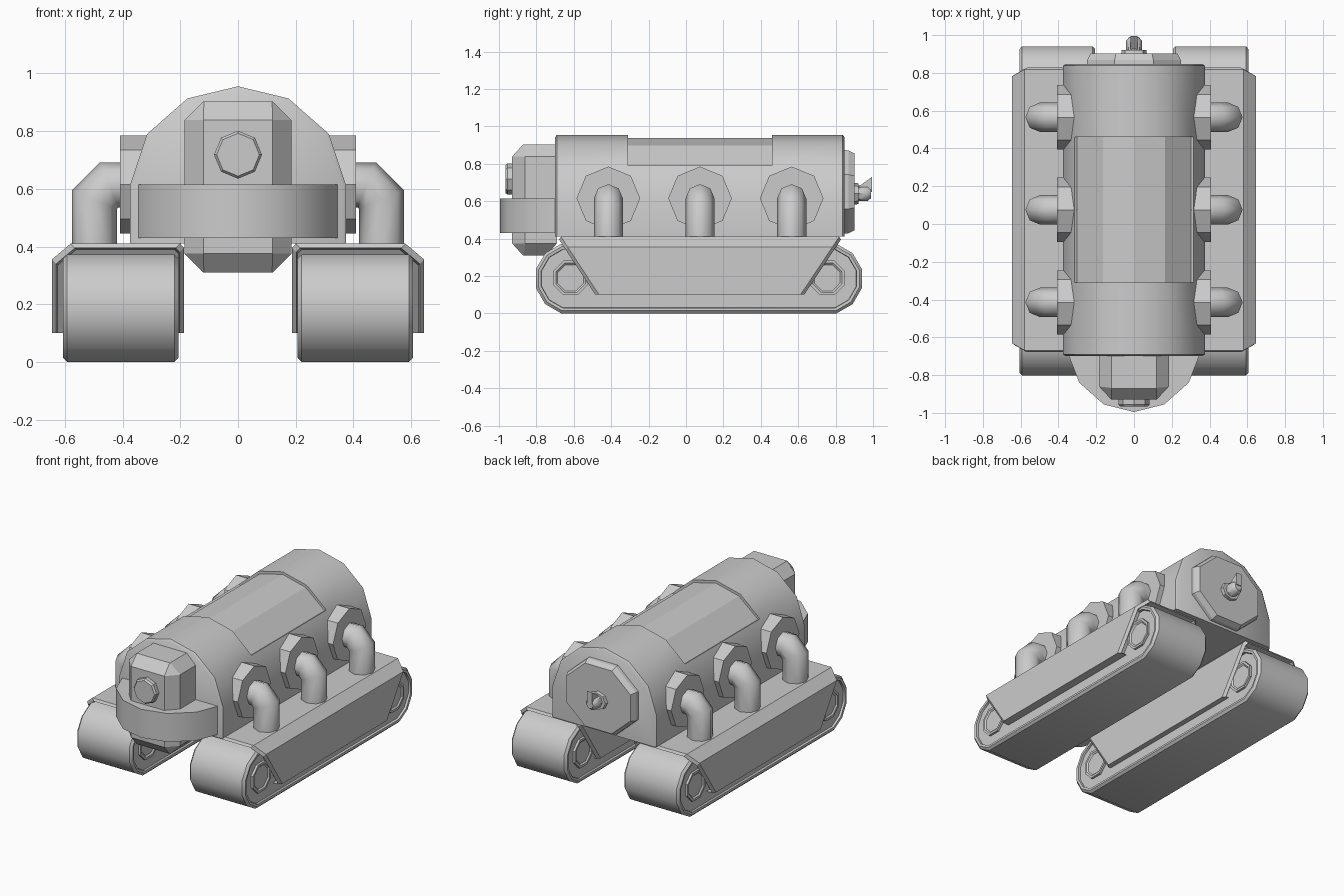
import bpy, bmesh
from math import sin, cos, radians, tan, pi
from mathutils import Vector

if "Cube" in bpy.data.objects:
    bpy.data.objects.remove(bpy.data.objects["Cube"])


def loft(name, rings, angle=40, mirror=False):
    """Skin a list of equal-length point rings, capped at both ends."""
    bm = bmesh.new()
    vs = [[bm.verts.new(p) for p in r] for r in rings]
    n = len(rings[0])
    for a, b in zip(vs, vs[1:]):
        for i in range(n):
            j = (i + 1) % n
            bm.faces.new((a[i], a[j], b[j], b[i]))
    bm.faces.new(vs[0])
    bm.faces.new(vs[-1])
    bmesh.ops.remove_doubles(bm, verts=bm.verts, dist=1e-4)
    bmesh.ops.recalc_face_normals(bm, faces=bm.faces)
    me = bpy.data.meshes.new(name)
    bm.to_mesh(me)
    bm.free()
    me.shade_smooth()
    me.set_sharp_from_angle(angle=radians(angle))
    ob = bpy.data.objects.new(name, me)
    bpy.context.collection.objects.link(ob)
    if mirror:
        ob.modifiers.new("mirror", 'MIRROR').use_mirror_merge = False
    return ob


def ngon(n, ru, rv, phase=0.0):
    return [(ru * cos(2 * pi * i / n + phase), rv * sin(2 * pi * i / n + phase)) for i in range(n)]


def at_y(y, pts, z=0.0):
    return [(u, y, v + z) for u, v in pts]


def at_x(x, pts, y=0.0, z=0.0):
    return [(x, u + y, v + z) for u, v in pts]


def both(half):
    """Mirror a right-half profile (ending on the centre line) to the left."""
    return half + [(-x, z) for x, z in reversed(half[:-1])]


# hull with a recessed top panel
full = both([(.375, .41), (.375, .61), (.315, .79), (.315, .79), (.175, .913), (0, .955)])
panel = both([(.375, .41), (.375, .61), (.315, .79), (.302, .783), (.165, .898), (0, .938)])
ends = [(x * .967, .41 + (z - .41) * .977) for x, z in full]
hull = loft("hull", [at_y(-.70, ends), at_y(-.69, full), at_y(-.31, full), at_y(-.31, panel),
                     at_y(.46, panel), at_y(.46, full), at_y(.838, full), at_y(.847, ends)])
for p in hull.data.polygons:
    if abs(p.center.y - .075) < .1 and p.center.z > .78:
        p.use_smooth = False

# head block with chamfered top and bottom
def footprint(w, c, front, side, back, z):
    return [(w, back, z), (w, side, z), (c, front, z), (-c, front, z), (-c - w + c, side, z), (-w, back, z)]


loft("head", [footprint(.12, .118, -.872, -.868, -.745, .31),
              footprint(.185, .12, -.93, -.86, -.69, .375),
              footprint(.185, .12, -.93, -.86, -.69, .838),
              footprint(.12, .118, -.872, -.868, -.69, .902)], 15)

# round lens on the head
o8 = pi / 8
loft("lens", [at_y(-.92, ngon(8, .083, .083), .718), at_y(-.955, ngon(8, .083, .083), .718),
              at_y(-.966, ngon(8, .074, .074), .718)], 30)

# curved bumper around the head
arc = [(.348, -.69), (.29, -.84), (.16, -.955), (0, -.995), (-.16, -.955), (-.29, -.84), (-.348, -.69)]
loft("bumper", [[(x, y, z) for x, y in arc] for z in (.43, .615)])

# rear plate and its valve
loft("rear_plate", [at_y(.84, ngon(8, .27, .242, o8), .65), at_y(.868, ngon(8, .268, .24, o8), .65),
                    at_y(.902, ngon(8, .25, .222, o8), .65)], 15)
loft("valve", [at_y(.89, ngon(8, .07, .06), .64), at_y(.922, ngon(8, .065, .055), .64),
               at_y(.922, ngon(8, .042, .042), .642), at_y(.97, ngon(8, .042, .042), .642),
               at_y(.99, ngon(8, .025, .025), .642)])
loft("valve_fin", [at_x(x, [(.925, .68), (.995, .73), (.995, .65), (.94, .64)]) for x in (-.018, .018)], 20)

# three flanges and elbow pipes per side
R, M = .078, tan(radians(22.5))
for i, y in enumerate((-.415, .075, .565)):
    loft(f"flange_{i}", [at_x(x, ngon(8, .17, .17), y, .615) for x in (.28, .408)], 20, True)
    oct_ = ngon(8, R, R)
    rings = [[(x0 + m * v * M, y + u, .613 + v) for u, v in oct_]
             for x0, m in ((.36, 0), (.447, 1))]
    rings += [[(.497 + v, y + u, z0 + m * v * M) for u, v in oct_]
              for z0, m in ((.563, 1), (.39, 0))]
    loft(f"pipe_{i}", rings, 50, True)

# tracks
def stadium(x, inset):
    r = .1925 - inset
    pts = [(-.617 + r * cos(radians(a)), .186 + r * sin(radians(a))) for a in range(105, 256, 30)]
    pts += [(.755 + r * cos(radians(a)), .186 + r * sin(radians(a))) for a in range(-75, 76, 30)]
    return at_x(x, pts)


loft("track", [stadium(*s) for s in ((.222, .032), (.208, .03), (.206, .015), (.220, 0), (.592, 0),
                                     (.606, .015), (.604, .03), (.590, .032))], 35, True)

# wheel hubs: raised octagonal rims on both faces of each track
for nm, y in (("front", -.617), ("rear", .755)):
    loft(nm + "_hub", [at_x(x, ngon(8, r, r, o8), y, .19) for x, r in
                       ((.215, .075), (.207, .085), (.207, .1), (.605, .1), (.605, .085), (.597, .075))],
         20, True)

# track covers with slanted ends
def cover(inset, shift, rear):
    prof = [(.187 + inset, .10), (.187 + inset, .395 - inset), (.20 + inset, .41 - inset),
            (.58 - inset, .41 - inset), (.645 - inset, .355 - inset), (.645 - inset, .10)]
    return [(x, .832 - (.40 - z) * .667 - shift if rear else -.682 + (.40 - z) * .657 + shift, z)
            for x, z in prof]


loft("track_cover", [cover(.02, .035, False), cover(.015, 0, False), cover(0, .02, False),
                     cover(0, .02, True), cover(.015, 0, True), cover(.02, .035, True)], 20, True)
